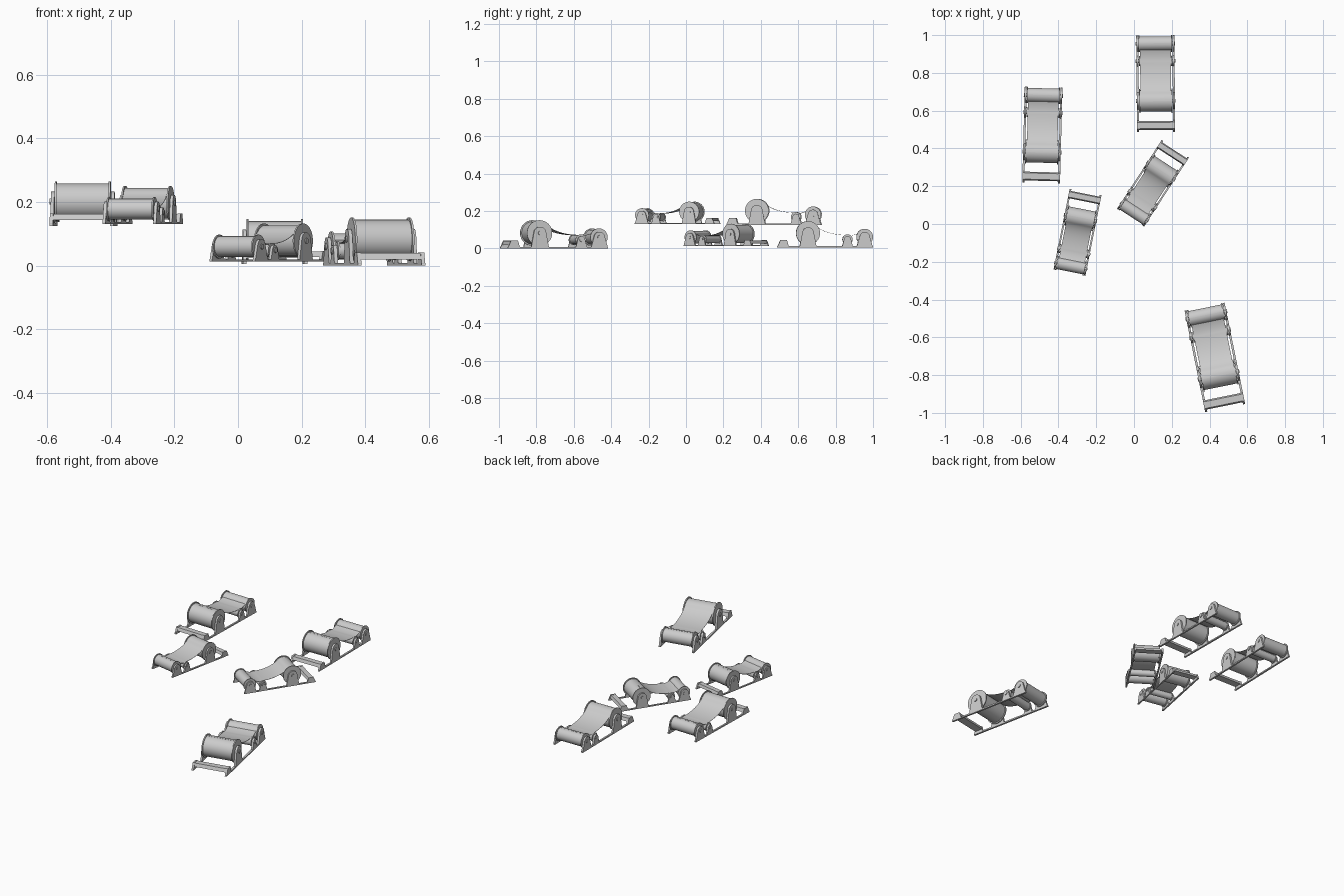
import bpy, math
from mathutils import Matrix, Vector

if "Cube" in bpy.data.objects:
    bpy.data.objects.remove(bpy.data.objects["Cube"])

# Machine frame: local y runs from the cross bar (-) to the small roll (+)
BIG_Y, TINY_Y, SMALL_Y = -0.092, 0.119, 0.211
BIG_Z, TINY_Z, SMALL_Z = 0.077, 0.043, 0.056


def make_mesh(name, verts, faces, smooth=False):
    me = bpy.data.meshes.new(name)
    me.from_pydata(verts, [], faces)
    me.update()
    if smooth:
        for p in me.polygons:
            p.use_smooth = len(p.vertices) == 4
        me.set_sharp_from_angle(angle=math.radians(35))
    return me


def extrude(name, profile, spans, smooth=True):
    """Extrude a (y, z) outline along x, once for every x span."""
    verts, faces, n = [], [], len(profile)
    for x0, x1 in spans:
        o = len(verts)
        verts += [(x0, y, z) for y, z in profile] + [(x1, y, z) for y, z in profile]
        faces += [[o + i for i in reversed(range(n))], [o + n + i for i in range(n)]]
        faces += [[o + i, o + (i + 1) % n, o + n + (i + 1) % n, o + n + i] for i in range(n)]
    return make_mesh(name, verts, faces, smooth)


def circle(y, z, r, n=48):
    return [(y + r * math.cos(2 * math.pi * i / n), z + r * math.sin(2 * math.pi * i / n))
            for i in range(n)]


def arch(y, z, half_base, r, n=20):
    a0 = math.radians(12)
    pts = [(y - half_base, 0), (y + half_base, 0)]
    for i in range(n + 1):
        a = a0 + (math.pi - 2 * a0) * i / n
        pts.append((y + r * math.cos(a), z + r * math.sin(a)))
    return pts


def sheet_profile():
    """Web from the big roll, sagging over the guide and up to the small roll."""
    pts = []
    for i in range(7):                                   # hugging the big roll
        a = math.radians(92 - i * 9)
        pts.append((BIG_Y + 0.0575 * math.cos(a), BIG_Z + 0.0575 * math.sin(a)))
    p0 = Vector(pts[-1])
    p3 = Vector((TINY_Y, TINY_Z + 0.0235))
    p1, p2 = p0 + Vector((0.04, -0.034)), p3 + Vector((-0.055, 0.0))
    for i in range(1, 17):                               # slack curve
        t = i / 16
        p = p0*(1-t)**3 + p1*3*t*(1-t)**2 + p2*3*t*t*(1-t) + p3*t**3
        pts.append((p.x, p.y))
    pts.append((TINY_Y + 0.022, TINY_Z + 0.021))
    for i in range(8):                                   # onto the small roll
        a = math.radians(150 - i * 9)
        pts.append((SMALL_Y + 0.0385 * math.cos(a), SMALL_Z + 0.0385 * math.sin(a)))
    return pts + [(y, z - 0.0012) for y, z in reversed(pts)]


SIDES = [(-0.101, -0.090), (0.090, 0.101)]
FLANGES = [(-0.0885, -0.0825), (0.0825, 0.0885)]
parts = []

# Floor rails
parts.append(extrude("side_rails", [(-0.255, 0), (0.255, 0), (0.255, 0.008), (-0.255, 0.008)],
                     SIDES, False))

# Rolls with flanges, axles and arched stands
for tag, y, z, r, rf, base, top in (
        ("supply_roll", BIG_Y, BIG_Z, 0.057, 0.064, 0.046, 0.031),
        ("guide_roller", TINY_Y, TINY_Z, 0.023, 0.027, 0.030, 0.018),
        ("takeup_roll", SMALL_Y, SMALL_Z, 0.038, 0.044, 0.044, 0.027)):
    parts.append(extrude(tag, circle(y, z, r), [(-0.083, 0.083)]))
    parts.append(extrude(tag + "_flanges", circle(y, z, rf), FLANGES))
    parts.append(extrude(tag + "_axle", circle(y, z, 0.010, 20), [(-0.105, 0.105)]))
    parts.append(extrude(tag + "_stands", arch(y, z, base, top), SIDES))

# Sheet between rolls
parts.append(extrude("sheet", sheet_profile(), [(-0.0815, 0.0815)]))

# Cross bar on two feet
parts.append(extrude("cross_bar_feet",
                     [(-0.257, 0), (-0.193, 0), (-0.205, 0.039), (-0.240, 0.039)], SIDES, False))
parts.append(extrude("cross_bar",
                     [(-0.246, 0.018), (-0.199, 0.018), (-0.206, 0.037), (-0.239, 0.037)],
                     [(-0.091, 0.091)], False))

# Five machines: x, y, z, turn in degrees, size
machines = [
    (0.115, 0.744, 0.005, 0.5, 1.00),
    (-0.485, 0.472, 0.125, -1.5, 0.99),
    (-0.299, -0.045, 0.130, 168.7, 0.85),
    (0.100, 0.215, 0.012, 147.0, 0.85),
    (0.428, -0.705, 0.0, 11.5, 1.07),
]
for x, y, z, deg, s in machines:
    m = Matrix.Translation((x, y, z)) @ Matrix.Rotation(math.radians(deg), 4, 'Z') @ Matrix.Scale(s, 4)
    for me in parts:
        ob = bpy.data.objects.new(me.name, me)
        bpy.context.collection.objects.link(ob)
        ob.matrix_world = m
